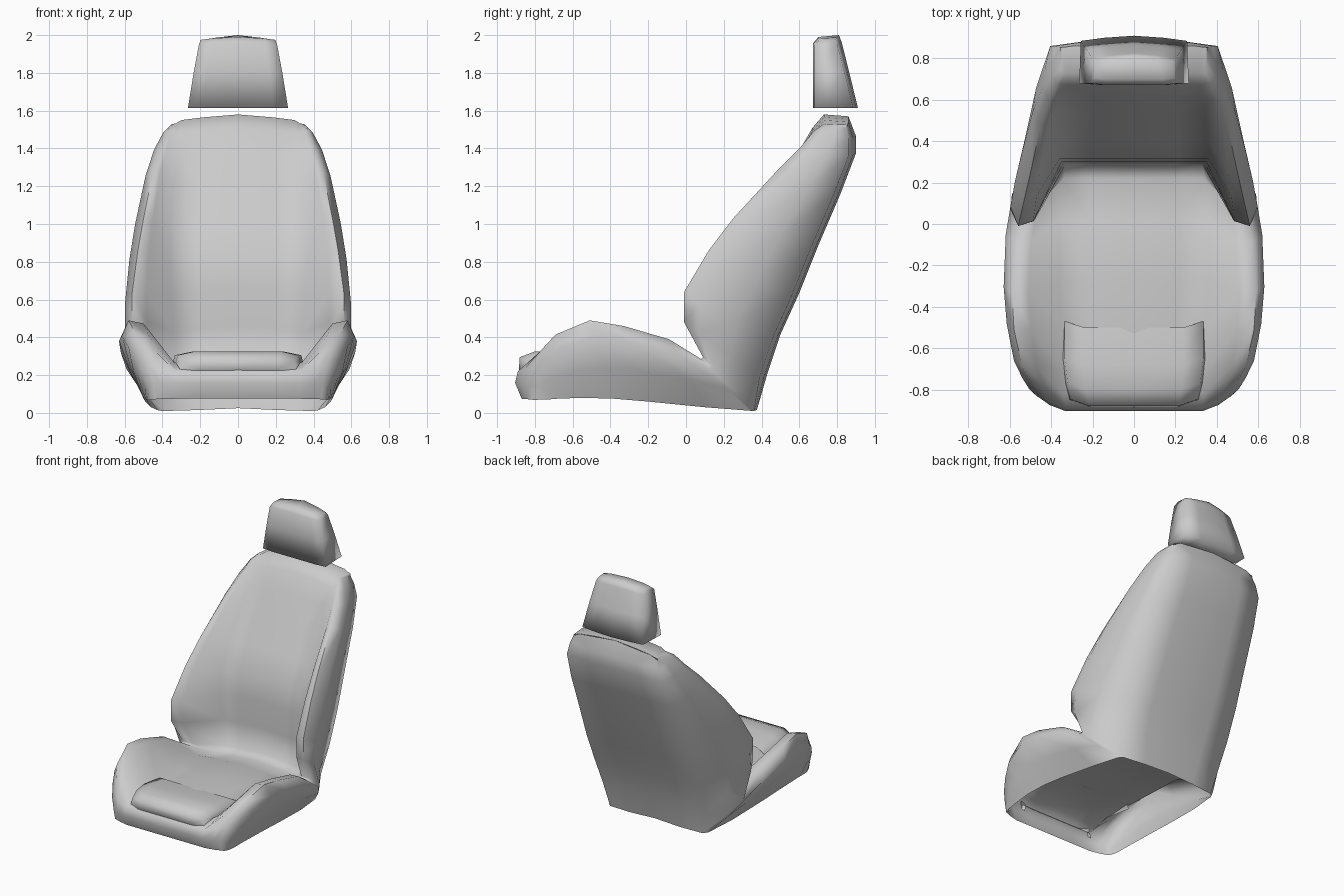
import bpy, bmesh
from mathutils import Vector as V


def build(name, grids, angle=1.2):
    """Skin half-width grids of points, then mirror them across x = 0."""
    bm = bmesh.new()
    for rows in grids:
        vs = [[bm.verts.new(p) for p in r] for r in rows]
        for a, b in zip(vs, vs[1:]):
            for i in range(len(a) - 1):
                bm.faces.new((a[i], a[i + 1], b[i + 1], b[i]))
    bmesh.ops.remove_doubles(bm, verts=bm.verts, dist=0.001)
    bmesh.ops.recalc_face_normals(bm, faces=bm.faces)
    me = bpy.data.meshes.new(name)
    bm.to_mesh(me)
    bm.free()
    ob = bpy.data.objects.new(name, me)
    bpy.context.collection.objects.link(ob)
    mod = ob.modifiers.new("Mirror", 'MIRROR')
    mod.use_clip = True
    bpy.context.view_layer.objects.active = ob
    ob.select_set(True)
    bpy.ops.object.shade_smooth_by_angle(angle=angle)
    ob.select_set(False)
    return ob


def section(s, drop, bulge, depth=0.92):
    """Half section: centre, panel edge, bolster crest, outer side, rim."""
    yc, zc, xp, xk, yk, zk, xo, xr, yr, zr = s
    p, k, r = V((xp, yc, zc - drop)), V((xk, yk, zk)), V((xr, yr, zr))
    inner = p.lerp(k, depth)
    inner.x = k.x - 0.35 * (k.x - p.x)
    o = k.lerp(r, 0.2)
    o.x = xo
    m = o.lerp(r, 0.5) + V((bulge, 0, 0))
    return [V((0, yc, zc)), V((xp * 0.6, yc, zc - drop * .5)), p, inner, k, o, m, r]


# Front lip stations: centre y z, panel x, crest xyz, outer x, rim xyz
lip = [
    (-.87, .075, .33, .44, -.835, .072, .46, .47, -.80, .068),
    (-.905, .16, .33, .45, -.845, .16, .47, .48, -.78, .07),
    (-.89, .22, .33, .47, -.815, .25, .505, .485, -.74, .07),
]
# Cushion stations, front to rear
cushion = [
    (-.82, .27, .34, .50, -.76, .34, .54, .49, -.68, .075),
    (-.70, .30, .34, .54, -.69, .415, .58, .50, -.55, .08),
    (-.50, .305, .35, .58, -.51, .49, .615, .50, -.38, .075),
    (-.28, .30, .36, .59, -.33, .46, .63, .49, -.20, .06),
    (.02, .29, .36, .57, -.09, .39, .62, .46, .10, .03),
    (.22, .235, .34, .53, .08, .285, .59, .42, .33, .012),
]
# Backrest stations, rear crease to top
backrest = [
    (.29, .27, .33, .53, .09, .295, .59, .39, .36, .01),
    (.295, .46, .34, .56, -.01, .48, .597, .43, .39, .19),
    (.30, .66, .35, .56, -.01, .64, .597, .455, .46, .40),
    (.315, .82, .36, .53, .12, .86, .575, .45, .56, .62),
    (.40, 1.01, .36, .50, .25, 1.03, .545, .44, .66, .87),
    (.535, 1.25, .34, .45, .48, 1.28, .49, .425, .78, 1.15),
    (.60, 1.39, .32, .41, .60, 1.40, .445, .405, .86, 1.36),
    (.67, 1.51, .31, .375, .68, 1.495, .395, .38, .86, 1.45),
    (.73, 1.58, .30, .345, .73, 1.53, .355, .355, .85, 1.51),
    (.86, 1.57, .30, .345, .855, 1.525, .35, .355, .85, 1.51),
]
shell = [section(s, 0, 0, .5) for s in lip] + [section(s, .03, .012) for s in cushion]
shell += [section(s, .03, .015 if i < 6 else .004) for i, s in enumerate(backrest)]

# Rear panel spans from the rim to the centre line; its top joins the top edge
rear = []
for s in backrest[:-1]:
    x, y, z = s[-3:]
    rear.append([V((x, y, z)), V((x * 0.55, y + 0.025, z + 0.005)), V((0, y + 0.04, z + 0.015))])
rear[0][1].y = rear[0][2].y = 0.375
top = shell[-1]
rear[-1] = [top[7], top[2], top[0]]
build("seat_shell", [shell, rear])

# Raised pad at the front of the cushion
pad = []
for y, z, w in [(-.85, .20, .29), (-.885, .23, .29), (-.88, .295, .30),
                (-.80, .325, .32), (-.68, .325, .335), (-.50, .30, .335)]:
    pad.append([(0, y, z), (w * .72, y, z), (w, y + .03, z - .02), (w + .01, y + .03, z - .06)])
build("cushion_pad", [pad])

# Headrest: tapered block with a softly domed top
rings = []
for z, w, yf, yb, crown in [(1.615, .265, .672, .91, 0), (1.80, .235, .672, .865, 0),
                            (1.95, .207, .672, .825, .01), (1.975, .197, .70, .81, .025)]:
    rings.append([(0, yf, z + crown * .6), (w * .7, yf, z + crown * .3), (w, yf + .008, z),
                  (w * .97, yb - .025, z), (w * .55, yb - .01, z + crown * .5), (0, yb, z + crown)])


def cap(r):
    return [[r[0], r[5]], [r[1], r[4]], [r[2], r[3]]]


build("headrest", [rings, cap(rings[0]), cap(rings[-1])], 3.1)
